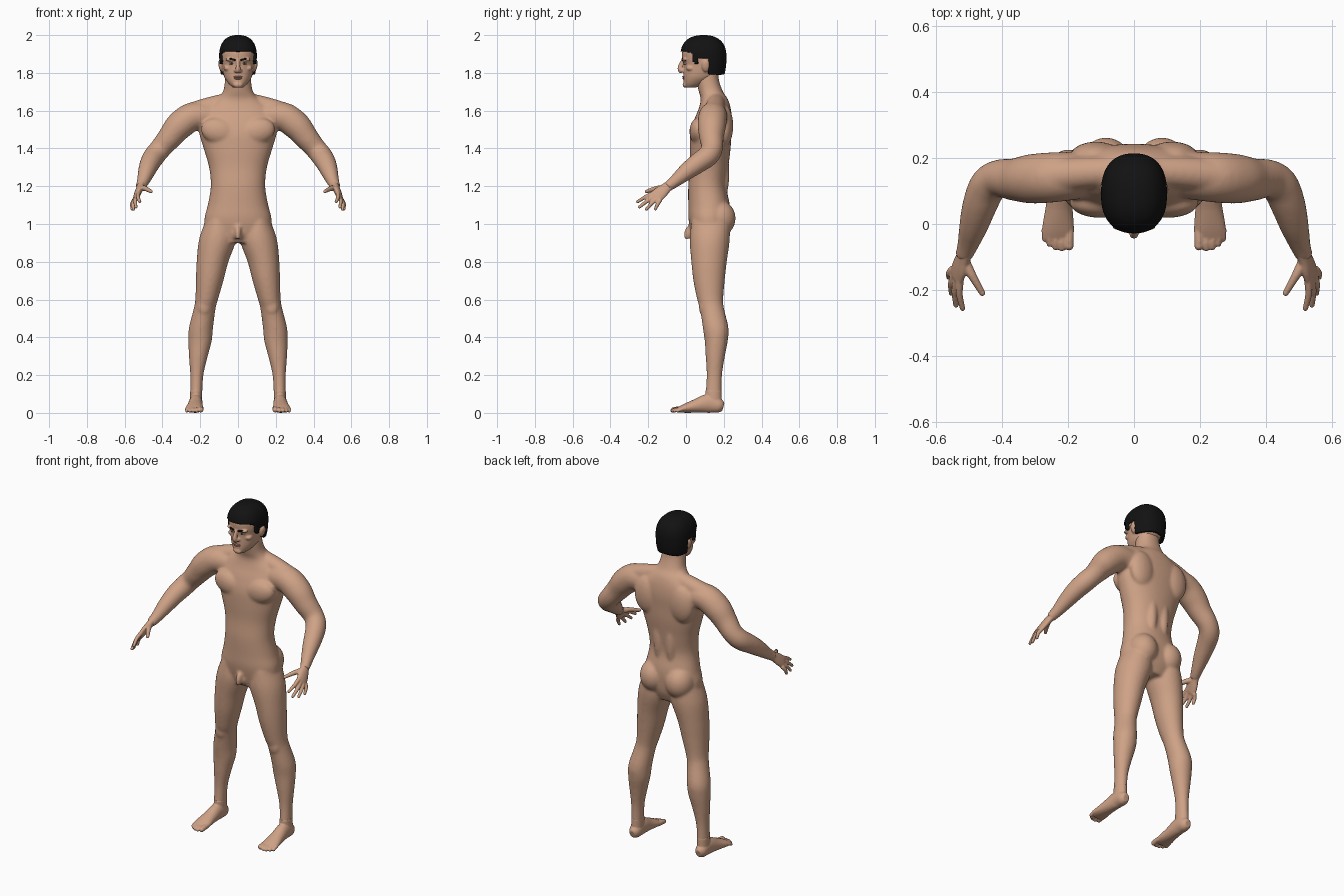
import bpy, bmesh, math
from mathutils import Vector, Matrix

cube = bpy.data.objects.get("Cube")
if cube:
    bpy.data.objects.remove(cube, do_unlink=True)


def make_material(name, colour):
    mat = bpy.data.materials.new(name)
    mat.use_nodes = True
    mat.diffuse_color = (*colour, 1)
    shader = mat.node_tree.nodes["Principled BSDF"]
    shader.inputs["Base Color"].default_value = (*colour, 1)
    shader.inputs["Roughness"].default_value = 0.7
    return mat


skin = make_material("skin", (0.62, 0.36, 0.24))
hair_black = make_material("hair black", (0.006, 0.006, 0.006))
lip_tone = make_material("lip tone", (0.45, 0.22, 0.16))
eye_white = make_material("eye white", (0.7, 0.66, 0.62))
iris_brown = make_material("iris brown", (0.04, 0.02, 0.01))

X, Z = Vector((1, 0, 0)), Vector((0, 0, 1))


def smooth_rows(rows, steps):
    """Catmull-Rom interpolation through rows of equal length."""
    out = []
    for i in range(len(rows) - 1):
        p, q = rows[i], rows[i + 1]
        before = rows[max(i - 1, 0)]
        after = rows[min(i + 2, len(rows) - 1)]
        for s in range(steps):
            t = s / steps
            out.append([b + t / 2 * (c - a + t * (2 * a - 5 * b + 4 * c - d + t * (3 * (b - c) + d - a)))
                        for a, b, c, d in zip(before, p, q, after)])
    return out + [list(rows[-1])]


def loft(bm, rows, ref=X, flat=False, side=1, power=2.0, sides=32, steps=5):
    """Skin oval rings (x, y, z, half width, half depth) along a path."""
    rows = smooth_rows([(r[0] * side, *r[1:]) for r in rows], steps)
    points = [Vector(r[:3]) for r in rows]
    ref = Vector((ref[0] * side, ref[1], ref[2]))
    rings = []
    for i, row in enumerate(rows):
        along = Z if flat else (points[min(i + 1, len(rows) - 1)] - points[max(i - 1, 0)]).normalized()
        u = (ref - along * ref.dot(along)).normalized()
        v = along.cross(u)
        ring = []
        for k in range(sides):
            angle = math.tau * k / sides
            c, s = math.cos(angle), math.sin(angle)
            size = (abs(c) ** power + abs(s) ** power) ** (-1 / power)
            ring.append(bm.verts.new(points[i] + u * c * size * row[3] + v * s * size * row[4]))
        rings.append(ring)
    for low, high in zip(rings, rings[1:]):
        for k in range(sides):
            n = (k + 1) % sides
            bm.faces.new((low[k], low[n], high[n], high[k]))
    bm.faces.new(rings[0][::-1])
    bm.faces.new(rings[-1])


def ball(bm, centre, radii, side=1, tilt=0):
    place = Matrix.Translation((centre[0] * side, *centre[1:]))
    turn = Matrix.Rotation(tilt * side, 4, "Y")
    bmesh.ops.create_uvsphere(bm, u_segments=24, v_segments=16, radius=1,
                              matrix=place @ turn @ Matrix.Diagonal((*radii, 1)))


def digit(bm, points, start, end, side):
    """A finger or toe with a round tip."""
    last = len(points) - 1
    rows = [(*p, *[start + (end - start) * i / last] * 2) for i, p in enumerate(points)]
    loft(bm, rows, ref=(1, 0.1, 0.2), side=side, sides=16)
    ball(bm, points[-1], [end] * 3, side)


def finish(name, bm, mat, voxel=0, relax=0):
    bmesh.ops.recalc_face_normals(bm, faces=bm.faces)
    for face in bm.faces:
        face.smooth = True
    mesh = bpy.data.meshes.new(name)
    bm.to_mesh(mesh)
    bm.free()
    mesh.materials.append(mat)
    obj = bpy.data.objects.new(name, mesh)
    bpy.context.scene.collection.objects.link(obj)
    if voxel:
        blend = obj.modifiers.new("blend", "REMESH")
        blend.mode = "VOXEL"
        blend.voxel_size = voxel
        blend.use_smooth_shade = True
        soften = obj.modifiers.new("soften", "SMOOTH")
        soften.factor = 0.5
        soften.iterations = relax
    return obj


# Torso and neck rings: z, y centre, half width, half depth
torso = [(.9, .12, .1, .08), (.96, .125, .17, .1), (1.03, .123, .177, .11), (1.1, .122, .16, .11),
         (1.2, .113, .144, .101), (1.3, .122, .153, .102), (1.4, .128, .182, .108), (1.48, .132, .205, .108),
         (1.55, .143, .21, .1), (1.61, .152, .18, .085), (1.66, .15, .115, .072), (1.7, .132, .08, .064),
         (1.76, .115, .069, .06), (1.82, .11, .066, .06)]
# Leg rings: z, x centre, y centre, half width, half depth
leg = [(1.02, .1, .13, .07, .1), (.92, .108, .126, .098, .106), (.8, .135, .122, .084, .094),
       (.7, .15, .122, .073, .083), (.6, .166, .128, .06, .069), (.55, .177, .138, .058, .064),
       (.45, .196, .157, .064, .068), (.38, .201, .16, .062, .061), (.3, .21, .155, .05, .051),
       (.2, .218, .15, .035, .041), (.1, .221, .146, .032, .043), (.04, .222, .145, .032, .045)]
# Arm path: x, y, z, radius
arm = [(.15, .148, 1.57, .07), (.24, .142, 1.568, .076), (.31, .137, 1.52, .075), (.36, .135, 1.46, .065),
       (.41, .138, 1.4, .057), (.443, .115, 1.36, .057), (.467, .06, 1.32, .053), (.485, 0, 1.275, .045),
       (.503, -.06, 1.225, .033), (.518, -.1, 1.195, .026)]

body = bmesh.new()
loft(body, [(0, y, z, w, d) for z, y, w, d in torso], flat=True, power=2.2, sides=48)
for side in (1, -1):
    loft(body, [(x, y, z, w, d) for z, x, y, w, d in reversed(leg)], flat=True, side=side)
    loft(body, [(*row, row[3]) for row in arm], ref=(0, 1, 0.3), side=side)
    # Shoulder slope
    loft(body, [(.03, .16, 1.655, .045, .045), (.15, .155, 1.622, .05, .05), (.27, .143, 1.58, .055, .055)],
         ref=(0, 1, 0), side=side)
    # Chest, shoulder blades, buttocks, kneecaps
    ball(body, (.1, .065, 1.49), (.098, .047, .07), side, tilt=-.25)
    ball(body, (.115, .205, 1.52), (.08, .045, .11), side)
    ball(body, (.085, .175, 1.03), (.082, .088, .095), side)
    ball(body, (.18, .09, .56), (.034, .022, .045), side)
    # Lower back muscles
    ball(body, (.04, .19, 1.27), (.035, .04, .15), side)
    ball(body, (.014, .035, .945), (.016, .022, .03), side)
# Groin
loft(body, [(0, .05, 1, .016, .016), (0, .015, .975, .016, .016), (0, .003, .945, .015, .015),
            (0, .003, .918, .01, .01)], sides=16)
finish("body", body, skin, voxel=0.0075, relax=10)

# Hands and feet
for side, label in ((1, "left"), (-1, "right")):
    hand = bmesh.new()
    across = Vector((-.023, -.045, .045))
    loft(hand, [(.508, -.075, 1.213, .028, .024), (.517, -.1, 1.195, .028, .02), (.528, -.13, 1.17, .036, .018),
                (.537, -.155, 1.148, .037, .015), (.54, -.166, 1.139, .032, .011)], ref=across, side=side)
    tips = [(.52, -.256, 1.118), (.54, -.246, 1.09), (.554, -.21, 1.078), (.561, -.162, 1.08)]
    for i, tip in enumerate(tips):
        knuckle = Vector((.528, -.17, 1.164)).lerp(Vector((.549, -.137, 1.127)), i / 3)
        middle = knuckle.lerp(Vector(tip), .5) + Vector((.006, 0, .003))
        digit(hand, [knuckle, middle, tip], .0125, .0085, side)
    digit(hand, [(.518, -.108, 1.19), (.492, -.155, 1.188), (.46, -.21, 1.172)], .018, .0095, side)
    finish(label + "_hand", hand, skin, voxel=0.004, relax=3)

    foot = bmesh.new()
    loft(foot, [(.222, .198, .032, .018, .022), (.222, .175, .038, .033, .038), (.223, .12, .05, .036, .05),
                (.227, .05, .036, .041, .036), (.23, -.01, .023, .048, .023), (.231, -.045, .015, .044, .013)],
         side=side)
    loft(foot, [(.222, .146, .03, .032, .044), (.221, .146, .12, .032, .043)], flat=True, side=side)
    for x, reach, size in ((.197, .066, .015), (.219, .073, .011), (.238, .07, .0105),
                           (.256, .06, .01), (.271, .045, .0095)):
        digit(foot, [(x, -.015, .021), (x, -reach + .02, .019), (x, -reach, size + .001)], size, size * .95, side)
    for vert in foot.verts:
        vert.co.z = max(vert.co.z, 0)
    finish(label + "_foot", foot, skin, voxel=0.004, relax=3)

# Head rings: z, front y, back y, half width
skull = [(1.722, 0, .05, .026), (1.74, -.011, .1, .047), (1.77, -.013, .15, .069), (1.8, -.013, .175, .079),
         (1.84, -.013, .195, .086), (1.88, -.02, .2, .092), (1.92, -.018, .203, .093),
         (1.96, .005, .185, .078), (1.982, .05, .15, .045)]
head = bmesh.new()
loft(head, [(0, (f + b) / 2, z, w, (b - f) / 2) for z, f, b, w in skull], flat=True, power=2.15, sides=48)
# Nose, brow, chin
loft(head, [(0, -.01, 1.872, .009, .01), (0, -.024, 1.845, .01, .014), (0, -.031, 1.82, .014, .014),
            (0, -.02, 1.806, .014, .014)], sides=16)
ball(head, (0, -.004, 1.737), (.026, .014, .016))
for side in (1, -1):
    ball(head, (.013, -.017, 1.812), (.01, .012, .009), side)
    ball(head, (.036, -.006, 1.869), (.032, .015, .009), side, tilt=-.1)
    ball(head, (.055, .025, 1.825), (.022, .024, .016), side)
    ball(head, (.09, .105, 1.838), (.013, .022, .034), side, tilt=.2)
finish("head", head, skin, voxel=0.0045, relax=4)

# Lips, eyes and eyebrows
lips = bmesh.new()
ball(lips, (0, -.011, 1.779), (.024, .009, .005))
ball(lips, (0, -.01, 1.77), (.021, .009, .005))
finish("lips", lips, lip_tone)
for side, label in ((1, "left"), (-1, "right")):
    eye = bmesh.new()
    ball(eye, (.035, -.002, 1.85), (.014, .01, .006), side)
    finish(label + "_eye", eye, eye_white)
    iris = bmesh.new()
    ball(iris, (.034, -.009, 1.85), (.006, .005, .0055), side)
    finish(label + "_iris", iris, iris_brown)
    brow = bmesh.new()
    loft(brow, [(.013, -.019, 1.866, .004, .003), (.036, -.019, 1.873, .005, .004),
                (.062, -.002, 1.869, .003, .003)], ref=Z, side=side, sides=12)
    finish(label + "_eyebrow", brow, hair_black)


# Hair cap, trimmed along a hairline that drops behind the ears
def hairline(y):
    if y < .035:
        return 1.915 - max(y, 0) * .4
    if y < .065:
        return 1.852
    if y < .12:
        return 1.872
    return 1.79


hair = bmesh.new()
bmesh.ops.create_uvsphere(hair, u_segments=80, v_segments=64, radius=1)
for vert in hair.verts:
    direction = vert.co.copy()
    direction /= sum(abs(c) ** 2.4 for c in direction) ** (1 / 2.4)
    height = .115 if direction.z > 0 else .185
    vert.co = Vector((direction.x * .1, .092 + direction.y * .122, 1.885 + direction.z * height))
trimmed = [f for f in hair.faces if f.calc_center_median().z < hairline(f.calc_center_median().y)]
bmesh.ops.delete(hair, geom=trimmed, context="FACES")
cap = finish("hair", hair, hair_black)
thickness = cap.modifiers.new("thickness", "SOLIDIFY")
thickness.thickness = 0.015
thickness.offset = -1
